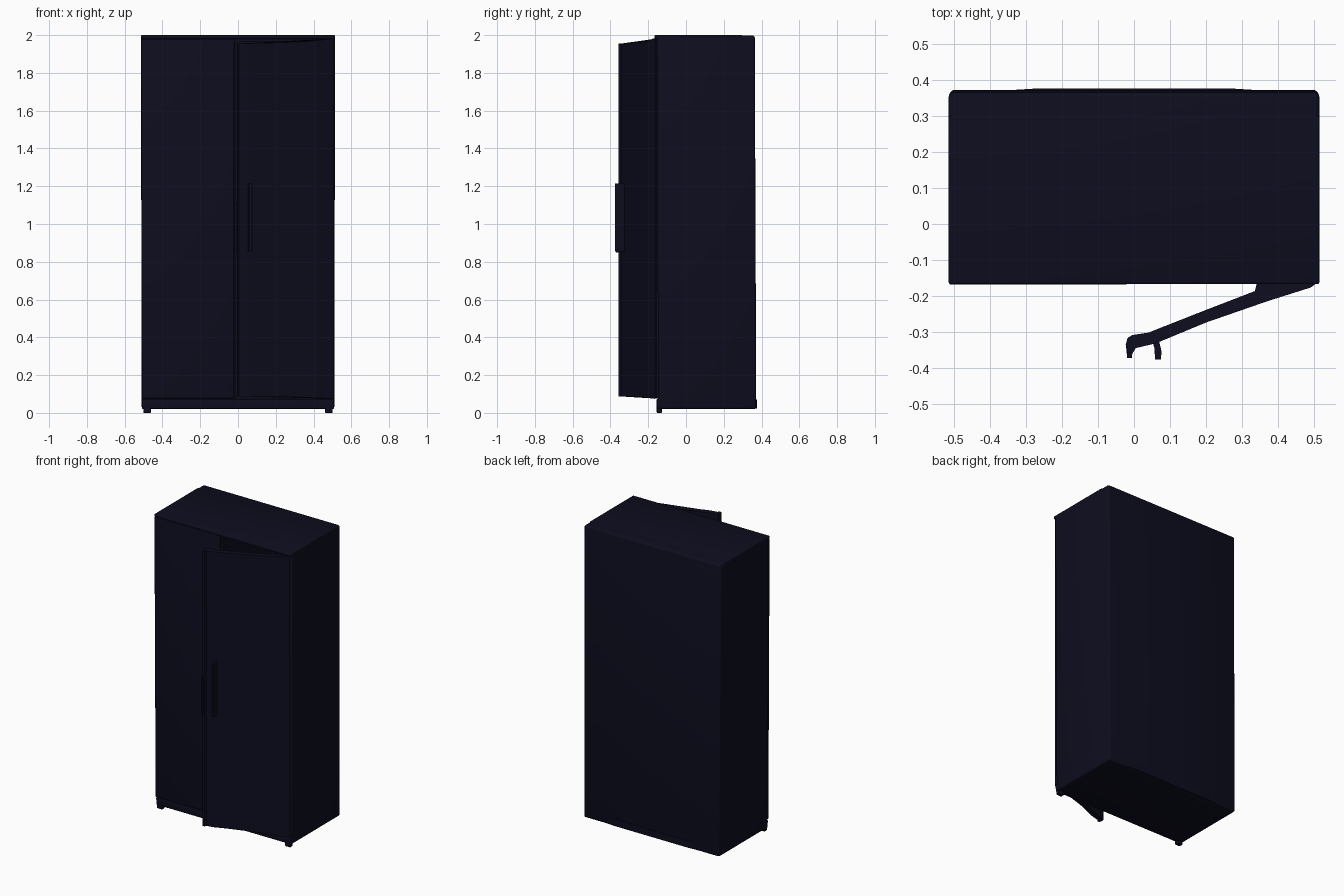
import bpy, bmesh
from mathutils import Vector

if "Cube" in bpy.data.objects:
    bpy.data.objects.remove(bpy.data.objects["Cube"])

navy = bpy.data.materials.new("dark navy")
navy.diffuse_color = (0.004, 0.004, 0.0135, 1)
navy.use_nodes = True
navy.node_tree.nodes["Principled BSDF"].inputs["Base Color"].default_value = navy.diffuse_color


def finish(bm, name):
    bmesh.ops.recalc_face_normals(bm, faces=bm.faces)
    me = bpy.data.meshes.new(name)
    bm.to_mesh(me)
    bm.free()
    ob = bpy.data.objects.new(name, me)
    bpy.context.collection.objects.link(ob)
    me.materials.append(navy)
    bpy.ops.object.select_all(action='DESELECT')
    ob.select_set(True)
    bpy.context.view_layer.objects.active = ob
    bpy.ops.object.shade_smooth_by_angle(angle=0.6)
    return ob


def lean(v):
    # the carcass tapers a little and leans back towards the floor
    t = 1 - v.co.z / 2
    v.co.y += 0.008 * t
    v.co.x *= 1 - 0.008 * t


def box(name, lo, hi, r=0.0, upright=False, leaning=True):
    bm = bmesh.new()
    bmesh.ops.create_cube(bm, size=1)
    lo, hi = Vector(lo), Vector(hi)
    for v in bm.verts:
        v.co = (lo + hi) / 2 + v.co * (hi - lo)
    if r:
        edges = [e for e in bm.edges if not upright
                 or abs(e.verts[0].co.z - e.verts[1].co.z) > 0.001]
        bmesh.ops.bevel(bm, geom=edges, offset=r, segments=3, profile=0.5,
                        affect='EDGES')
    if leaning:
        for v in bm.verts:
            lean(v)
    return finish(bm, name)


def prism(name, outline, z_low, z_high):
    # upright prism whose end heights may vary with x
    bm = bmesh.new()
    low = [bm.verts.new((x, y, z_low(x))) for x, y in outline]
    high = [bm.verts.new((x, y, z_high(x))) for x, y in outline]
    bm.faces.new(low)
    bm.faces.new(high)
    n = len(outline)
    for i in range(n):
        j = (i + 1) % n
        bm.faces.new((low[i], low[j], high[j], high[i]))
    return finish(bm, name)


# carcass with a recess behind the open door
carcass = box("carcass", (-0.514, -0.155, 0.02), (0.514, 0.364, 1.998), 0.012)
cutter = box("recess_cutter", (0.0, -0.3, 0.09), (0.485, 0.335, 1.965))
cut = carcass.modifiers.new("recess", 'BOOLEAN')
cut.operation = 'DIFFERENCE'
cut.solver = 'EXACT'
cut.object = cutter
bpy.context.view_layer.objects.active = carcass
bpy.ops.object.modifier_apply(modifier=cut.name)
bpy.data.objects.remove(cutter)

# top cap and plinth
box("top_cap", (-0.514, -0.167, 1.98), (0.514, 0.3, 2.0), 0.006)
box("plinth", (-0.512, -0.163, 0.022), (0.512, -0.14, 0.073), 0.005)

# gently bowed back panel
prism("back_panel", [(-0.49, 0.362), (0.49, 0.362), (0.28, 0.375), (-0.28, 0.375)],
      lambda x: 0.024, lambda x: 0.07)

# closed left door
box("left_door", (-0.513, -0.168, 0.077), (-0.018, -0.15, 1.979), 0.005)

# front feet
for side in (-1, 1):
    x = side * 0.485
    box("front_foot", (x - 0.02, -0.163, 0.0), (x + 0.02, -0.135, 0.03), 0.004)

# open right door with a turned-out free edge
prism("right_door",
      [(0.505, -0.165), (0.49, -0.176), (0.37, -0.214), (0.2, -0.273),
       (0.06, -0.331), (0.005, -0.344), (-0.003, -0.357), (-0.017, -0.357),
       (-0.023, -0.335), (-0.018, -0.316), (-0.005, -0.308), (0.04, -0.301),
       (0.2, -0.238), (0.335, -0.186), (0.34, -0.166), (0.36, -0.156),
       (0.495, -0.155)],
      lambda x: 0.087 - 0.012 * max(0, x - 0.25) / 0.25,
      lambda x: 1.955 + 0.012 * x / 0.5 + 0.015 * max(0, x - 0.35) / 0.15)

# grips: one near the free edge, one on the edge itself
prism("door_handle", [(0.05, -0.322), (0.068, -0.318), (0.076, -0.352),
                      (0.075, -0.375), (0.058, -0.375), (0.057, -0.345)],
      lambda x: 0.855, lambda x: 1.215)
prism("edge_grip", [(-0.022, -0.34), (-0.002, -0.34), (-0.006, -0.371),
                    (-0.019, -0.371)],
      lambda x: 0.85, lambda x: 1.11)
